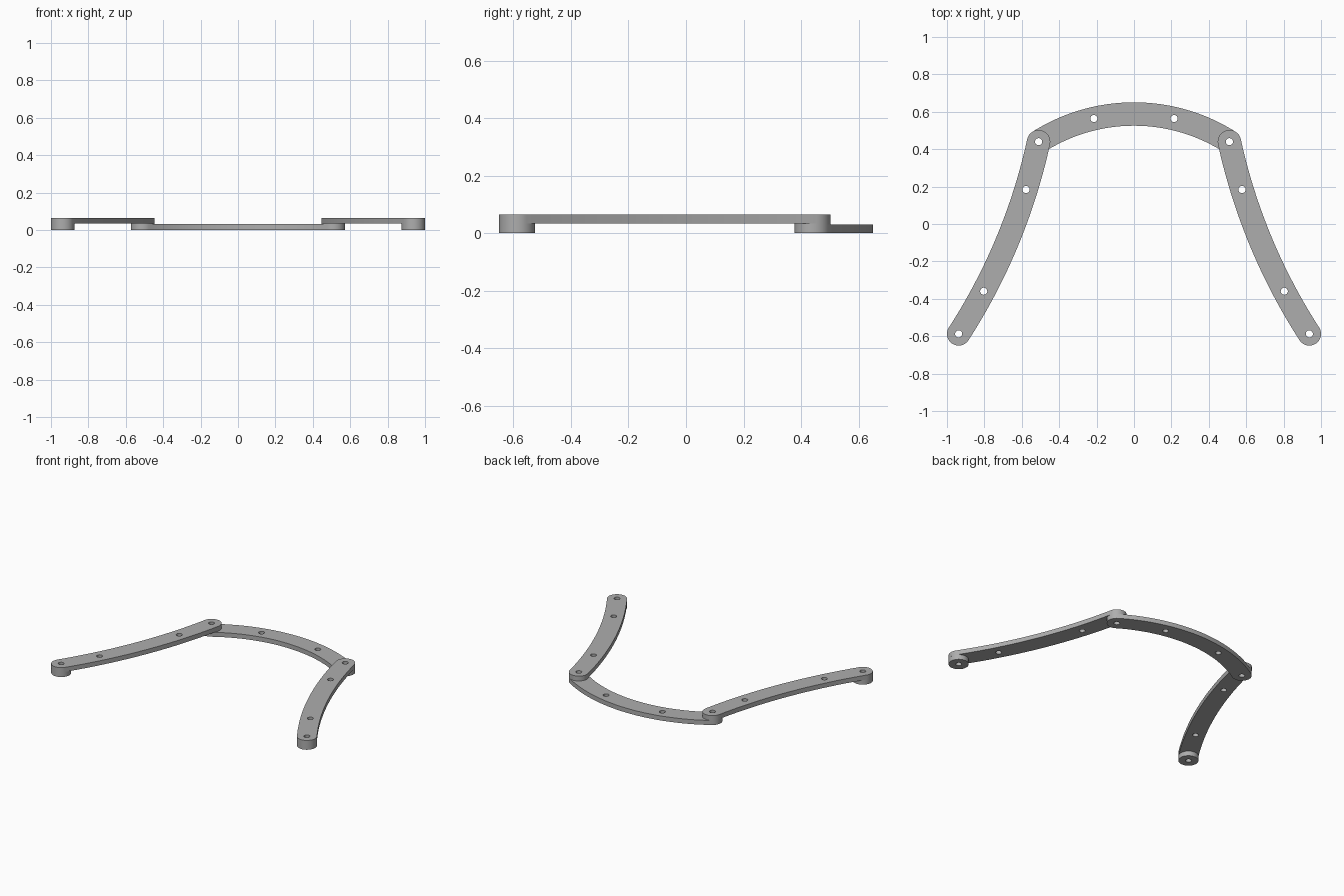
import bpy, bmesh
from math import asin, pi, radians
from mathutils import Vector, Matrix

cube = bpy.data.objects.get("Cube")
if cube:
    bpy.data.objects.remove(cube, do_unlink=True)

W = 0.0625            # half width of every link
HOLE = 0.019          # screw hole radius
LOW_TOP = 0.031       # top of the lower link
ARM_BOTTOM = 0.0335   # underside of the arms
ARM_TOP = 0.0645

grey = bpy.data.materials.new("grey")
grey.use_nodes = True
colour = (0.42, 0.42, 0.42, 1)
grey.diffuse_color = colour
grey.node_tree.nodes["Principled BSDF"].inputs["Base Color"].default_value = colour


def turn(v, angle):
    return Matrix.Rotation(angle, 2) @ v


def circle(centre, radius, n=32):
    return [centre + turn(Vector((radius, 0)), 2 * pi * i / n) for i in range(n)]


def plate(name, loops, z0, z1):
    """Extrude an outline with holes into a flat plate."""
    curve = bpy.data.curves.new(name, "CURVE")
    curve.dimensions = "2D"
    curve.fill_mode = "BOTH"
    curve.extrude = (z1 - z0) / 2
    for loop in loops:
        spline = curve.splines.new("POLY")
        spline.points.add(len(loop) - 1)
        for point, p in zip(spline.points, loop):
            point.co = (p.x, p.y, 0, 1)
        spline.use_cyclic_u = True
    helper = bpy.data.objects.new(name + "_outline", curve)
    bpy.context.collection.objects.link(helper)
    bpy.context.view_layer.update()
    graph = bpy.context.evaluated_depsgraph_get()
    mesh = bpy.data.meshes.new_from_object(helper.evaluated_get(graph))
    bpy.data.objects.remove(helper, do_unlink=True)
    bpy.data.curves.remove(curve)

    bm = bmesh.new()
    bm.from_mesh(mesh)
    bmesh.ops.remove_doubles(bm, verts=bm.verts, dist=0.0001)
    bmesh.ops.recalc_face_normals(bm, faces=bm.faces)
    bmesh.ops.translate(bm, verts=bm.verts, vec=(0, 0, (z0 + z1) / 2))
    bm.to_mesh(mesh)
    bm.free()
    mesh.name = name
    mesh.materials.clear()
    mesh.materials.append(grey)
    obj = bpy.data.objects.new(name, mesh)
    bpy.context.collection.objects.link(obj)
    bpy.ops.object.select_all(action="DESELECT")
    obj.select_set(True)
    bpy.context.view_layer.objects.active = obj
    bpy.ops.object.shade_smooth_by_angle(angle=radians(30))


def link(name, a, b, bulge, hole_steps, z0, z1, n=40):
    """Curved bar with round ends; bulge is to the left of a to b."""
    chord = b - a
    half = chord.length / 2
    radius = (half ** 2 + bulge ** 2) / (2 * bulge)
    normal = Vector((-chord.y, chord.x)).normalized()
    centre = (a + b) / 2 + normal * (bulge - radius)
    sweep = -2 * asin(half / radius)

    def side(t):
        return turn((a - centre) / radius, sweep * t)

    def at(t, offset=0):
        return centre + side(t) * (radius + offset)

    caps = [[at(t) + turn(side(t) * s * W, -pi * i / 24) for i in range(1, 24)]
            for t, s in ((1, 1), (0, -1))]
    left = [at(i / n, W) for i in range(n + 1)]
    right = [at(1 - i / n, -W) for i in range(n + 1)]
    holes = [circle(at(t), HOLE) for t in hole_steps]
    plate(name, [left + caps[0] + right + caps[1]] + holes, z0, z1)


def disc(name, centre, z0, z1):
    plate(name, [circle(centre, W, 48), circle(centre, HOLE)], z0, z1)


# Lower arched link across the back
joints = {s: Vector((0.51 * s, 0.44)) for s in (-1, 1)}
link("back_link", joints[-1], joints[1], 0.148, (0, 0.299, 0.701, 1), 0, LOW_TOP)

# Raised arms with joint spacers and foot pads
for name, s in (("left", 1), ("right", -1)):
    foot = Vector((0.9375 * s, -0.5875))
    link(name + "_arm", joints[s], foot, -0.05 * s, (0, 0.2365, 0.7635, 1),
         ARM_BOTTOM, ARM_TOP)
    disc(name + "_joint_spacer", joints[s], LOW_TOP, ARM_BOTTOM)
    disc(name + "_foot_pad", foot, 0, ARM_BOTTOM)
